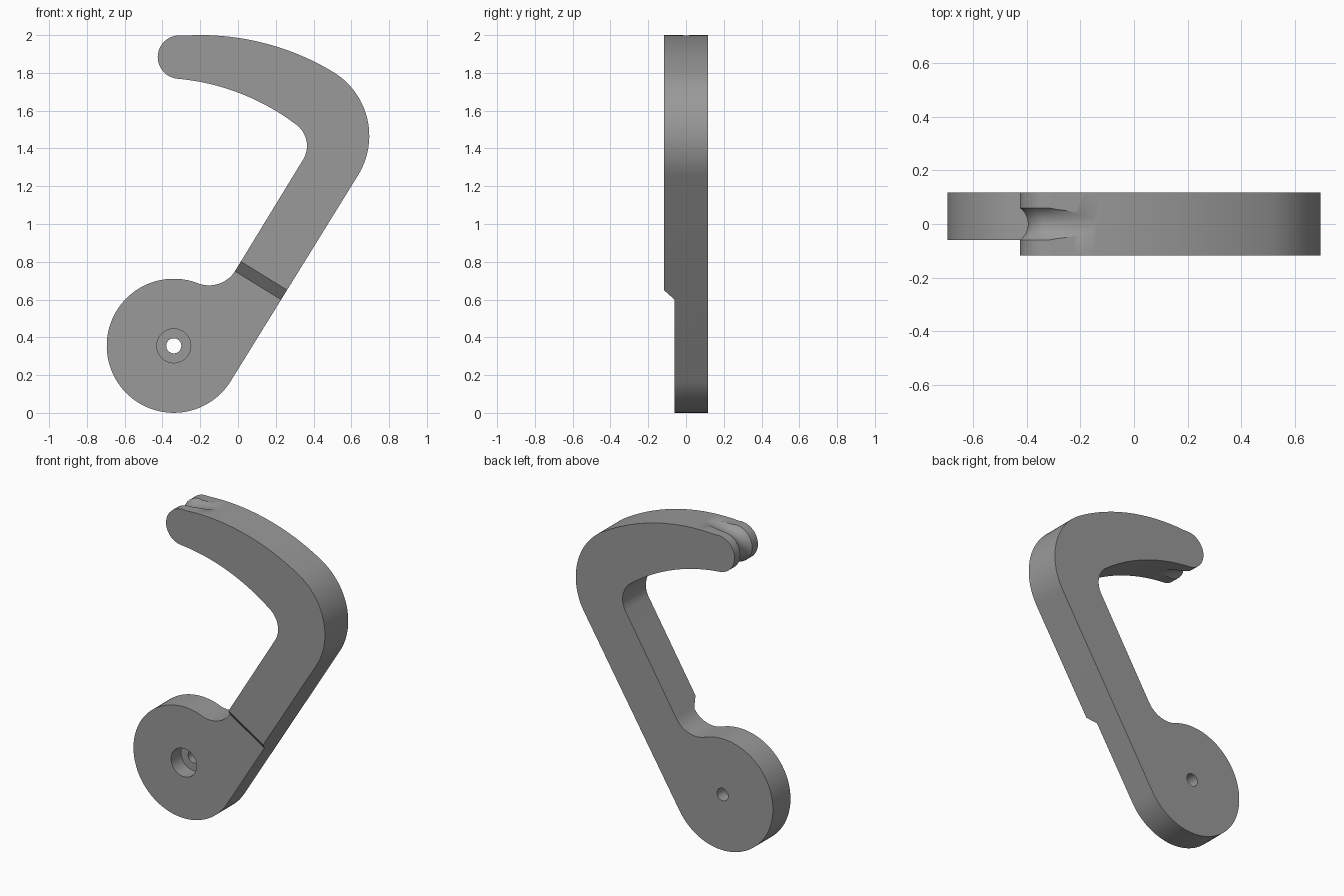
import bpy, bmesh, math
from mathutils import Vector

if "Cube" in bpy.data.objects:
    bpy.data.objects.remove(bpy.data.objects["Cube"])

BACK, FRONT, STEP = 0.1175, -0.1175, -0.06
HUB = (-0.34, 0.355)
AX, AZ = 0.525, 0.851            # direction of the straight arm in the xz plane

grey = bpy.data.materials.new("plain grey")
grey.diffuse_color = (0.32, 0.32, 0.32, 1)
grey.use_nodes = True
grey.node_tree.nodes["Principled BSDF"].inputs["Base Color"].default_value = grey.diffuse_color


def make(name, bm, helper=False):
    bmesh.ops.recalc_face_normals(bm, faces=bm.faces)
    me = bpy.data.meshes.new(name)
    bm.to_mesh(me)
    bm.free()
    me.materials.append(grey)
    ob = bpy.data.objects.new(name, me)
    bpy.context.collection.objects.link(ob)
    ob.hide_render = helper
    return ob


def prism(name, points, offset, helper=False):
    """Closed polygon pushed along an offset vector."""
    bm = bmesh.new()
    face = bm.faces.new([bm.verts.new(p) for p in points])
    ext = bmesh.ops.extrude_face_region(bm, geom=[face])
    moved = [g for g in ext["geom"] if isinstance(g, bmesh.types.BMVert)]
    bmesh.ops.translate(bm, verts=moved, vec=offset)
    return make(name, bm, helper)


def arc(p, q, r, n):
    """Points from p through q to r on one circle."""
    (ax, ay), (bx, by), (cx, cy) = p, q, r
    d = 2 * (ax * (by - cy) + bx * (cy - ay) + cx * (ay - by))
    a2, b2, c2 = ax * ax + ay * ay, bx * bx + by * by, cx * cx + cy * cy
    ux = (a2 * (by - cy) + b2 * (cy - ay) + c2 * (ay - by)) / d
    uy = (a2 * (cx - bx) + b2 * (ax - cx) + c2 * (bx - ax)) / d
    rad = math.hypot(ax - ux, ay - uy)
    a0, a1, a2 = (math.atan2(y - uy, x - ux) for x, y in (p, q, r))
    tau = 2 * math.pi
    sweep = (a2 - a0) % tau
    if (a1 - a0) % tau > sweep:
        sweep -= tau
    return [(ux + rad * math.cos(a0 + sweep * i / n),
             uy + rad * math.sin(a0 + sweep * i / n)) for i in range(n + 1)]


def disc(radius, n):
    return [(HUB[0] + radius * math.cos(2 * math.pi * i / n),
             HUB[1] + radius * math.sin(2 * math.pi * i / n)) for i in range(n)]


# Outline: hub, outer bend, hooked tip, inner bend, fillet back to the hub
outline = (arc((-0.222, 0.69), (-0.695, 0.355), (-0.038, 0.169), 72)
           + arc((0.635, 1.257), (0.695, 1.475), (0.50, 1.807), 24)
           + arc((0.50, 1.807), (0.16, 1.952), (-0.29, 1.997), 24)[1:]
           + arc((-0.29, 1.997), (-0.425, 1.885), (-0.32, 1.769), 24)[1:]
           + arc((-0.32, 1.769), (0.0, 1.696), (0.30, 1.532), 24)[1:]
           + arc((0.30, 1.532), (0.365, 1.41), (0.341, 1.335), 16)[1:]
           + arc((-0.013, 0.755), (-0.156, 0.675), (-0.222, 0.69), 16)[:-1])
lever = prism("hooked_lever", [(x, FRONT, z) for x, z in outline],
              (0, BACK - FRONT, 0))

# Cutter for the thinner hub end, with a sloped shoulder across the arm
side = Vector((AZ, 0, -AX))
shoulder = [(0.80, -0.222), (0.69, FRONT), (0.63, STEP), (-0.9, STEP), (-0.9, -0.222)]
step_cut = prism("step_cutter",
                 [Vector((AX * s, y, AZ * s)) - 2 * side for s, y in shoulder],
                 4 * side, True)

# Pivot hole and its counterbore
hole_cut = prism("hole_cutter", [(x, -0.3, z) for x, z in disc(0.04, 32)],
                 (0, 0.6, 0), True)
bore_cut = prism("counterbore_cutter", [(x, -0.3, z) for x, z in disc(0.09, 48)],
                 (0, 0.34, 0), True)

# Round groove that wraps the tip and runs out along top and underside
TIP, WRAP, TUBE, SIDES = (-0.31, 1.883), 0.16, 0.075, 32
path = [(TIP[0] + WRAP * math.cos(math.radians(a)),
         TIP[1] + WRAP * math.sin(math.radians(a))) for a in range(100, 249, 4)]
path = [(0.06, path[0][1] + 0.07)] + path
path.append((path[-1][0] + 0.3, path[-1][1] - 0.12))
bm = bmesh.new()
rings = []
for i, (x, z) in enumerate(path):
    (x0, z0), (x1, z1) = path[max(i - 1, 0)], path[min(i + 1, len(path) - 1)]
    t = Vector((x1 - x0, z1 - z0)).normalized()
    ring = []
    for k in range(SIDES):
        a = 2 * math.pi * k / SIDES
        c = TUBE * math.cos(a)
        ring.append(bm.verts.new((x - t.y * c, TUBE * math.sin(a), z + t.x * c)))
    rings.append(ring)
for r0, r1 in zip(rings, rings[1:]):
    for k in range(SIDES):
        j = (k + 1) % SIDES
        bm.faces.new((r0[k], r0[j], r1[j], r1[k]))
bm.faces.new(rings[0])
bm.faces.new(rings[-1])
groove_cut = make("groove_cutter", bm, True)

# Apply the cuts, then smooth the curved walls
bpy.context.view_layer.objects.active = lever
lever.select_set(True)
for cutter in (step_cut, bore_cut, hole_cut, groove_cut):
    mod = lever.modifiers.new(cutter.name, "BOOLEAN")
    mod.operation, mod.solver, mod.object = "DIFFERENCE", "EXACT", cutter
    bpy.ops.object.modifier_apply(modifier=mod.name)
    bpy.data.objects.remove(cutter)
bpy.ops.object.shade_smooth_by_angle(angle=math.radians(30))
